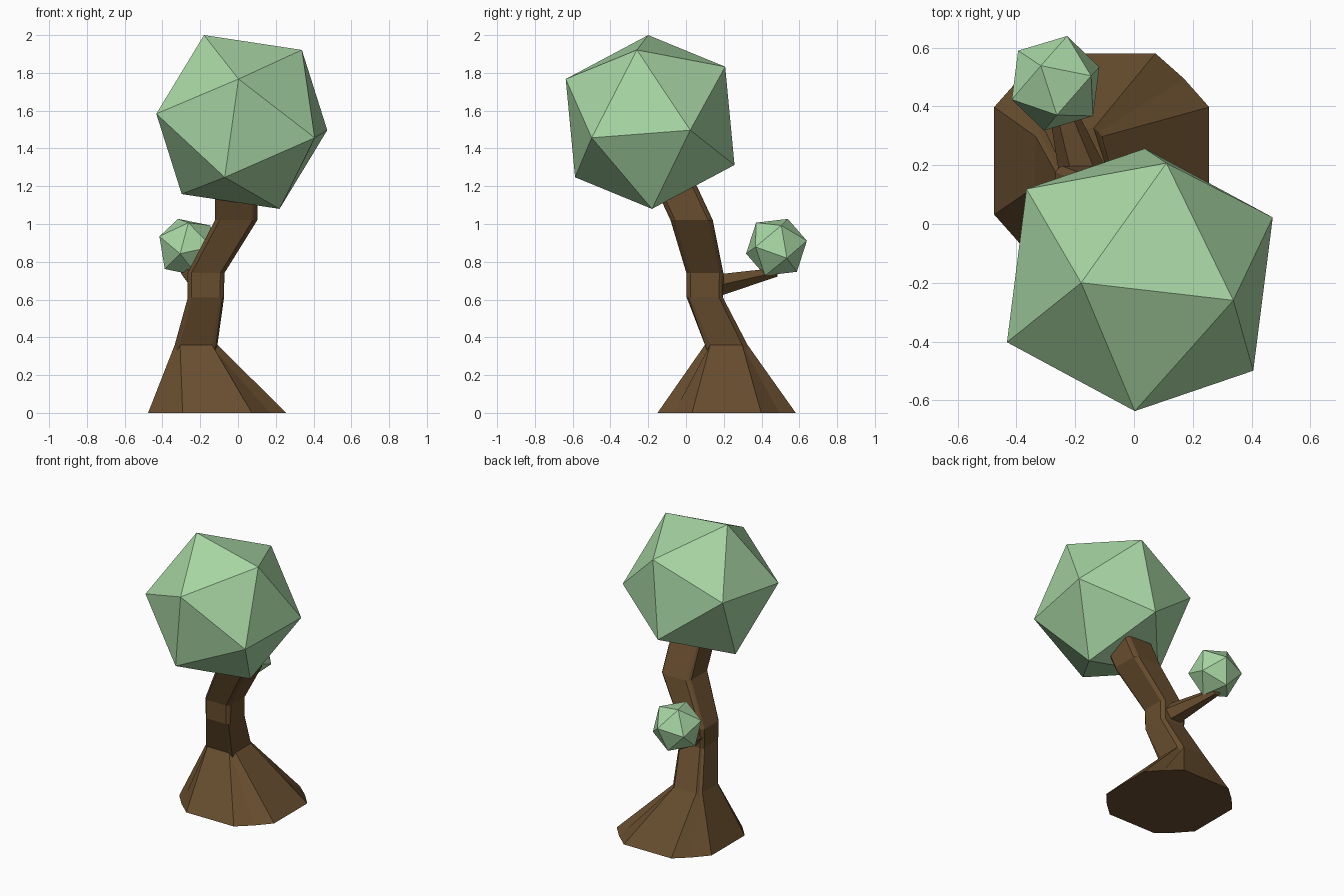
import bpy, bmesh
from math import cos, sin, radians, sqrt
from mathutils import Vector, Matrix

cube = bpy.data.objects.get("Cube")
if cube:
    bpy.data.objects.remove(cube, do_unlink=True)


def make_material(name, rgb):
    mat = bpy.data.materials.new(name)
    mat.use_nodes = True
    colour = (*rgb, 1.0)
    mat.diffuse_color = colour
    mat.node_tree.nodes["Principled BSDF"].inputs["Base Color"].default_value = colour
    return mat


bark = make_material("bark_brown", (0.138, 0.075, 0.028))
leaf = make_material("leaf_green", (0.39, 0.67, 0.37))


def finish(name, bm, mat):
    bmesh.ops.recalc_face_normals(bm, faces=bm.faces)
    mesh = bpy.data.meshes.new(name)
    bm.to_mesh(mesh)
    bm.free()
    mesh.materials.append(mat)
    obj = bpy.data.objects.new(name, mesh)
    bpy.context.collection.objects.link(obj)
    return obj


def ring(centre, half, edge, drop=0.0):
    """Square section with two-step corners; edge is the flat share of each side."""
    mid = (1 + edge) / 2 * 1.02
    corner = [(1, edge, 0), (mid, mid, drop), (edge, 1, 0)]
    points = []
    for quarter in range(4):
        turn = Matrix.Rotation(radians(90 * quarter), 3, "Z")
        points += [Vector(centre) + turn @ Vector((x * half, y * half, -d))
                   for x, y, d in corner]
    return points


def loft(name, rings, mat):
    """Skin neighbouring rings and cap both ends."""
    bm = bmesh.new()
    loops = [[bm.verts.new(p) for p in r] for r in rings]
    for low, high in zip(loops, loops[1:]):
        for i in range(len(low)):
            j = (i + 1) % len(low)
            bm.faces.new((low[i], low[j], high[j], high[i]))
    bm.faces.new(loops[0])
    bm.faces.new(loops[-1])
    return finish(name, bm, mat)


def icosahedron(name, centre, axis, neighbour, mat):
    """Twenty-sided ball placed by one corner and the direction of the next."""
    centre, axis = Vector(centre), Vector(axis)
    radius = axis.length
    a = axis.normalized()
    u = Vector(neighbour)
    u = (u - a * u.dot(a)).normalized()
    v = a.cross(u)
    tips = [a]
    for k in range(5):
        t = radians(72 * k)
        tips.append((a + 2 * (u * cos(t) + v * sin(t))) / sqrt(5))
    bm = bmesh.new()
    for tip in tips:
        for side in (1, -1):
            bm.verts.new(centre + tip * radius * side)
    bmesh.ops.convex_hull(bm, input=bm.verts)
    return finish(name, bm, mat)


# Trunk with flared root and bends
loft("trunk", [
    ring((-0.11, 0.215, 0), 0.366, 0.5),
    ring((-0.222, 0.213, 0.36), 0.113, 0.75, drop=0.03),
    ring((-0.17, 0.1, 0.61), 0.096, 0.78),
    ring((-0.17, 0.1, 0.74), 0.098, 0.78),
    ring((-0.01, 0.03, 1.02), 0.112, 0.78),
    ring((-0.01, -0.11, 1.32), 0.112, 0.78),
], bark)


# Side branch, tapering out of the back of the trunk
def branch_end(centre, half_x, half_z):
    return [Vector(centre) + Vector((cos(radians(a)) * half_x, 0, sin(radians(a)) * half_z))
            for a in range(0, 360, 60)]


loft("branch", [
    branch_end((-0.17, 0.17, 0.675), 0.085, 0.068),
    branch_end((-0.275, 0.485, 0.745), 0.03, 0.027),
], bark)

# Foliage
icosahedron("large_foliage", (0.02, -0.19, 1.54), (-0.2, -0.01, 0.46), (0.32, -0.07, 0.38), leaf)
icosahedron("small_foliage", (-0.267, 0.479, 0.877), (-0.05, 0.06, 0.15), (0.005, -0.11, 0.13), leaf)
